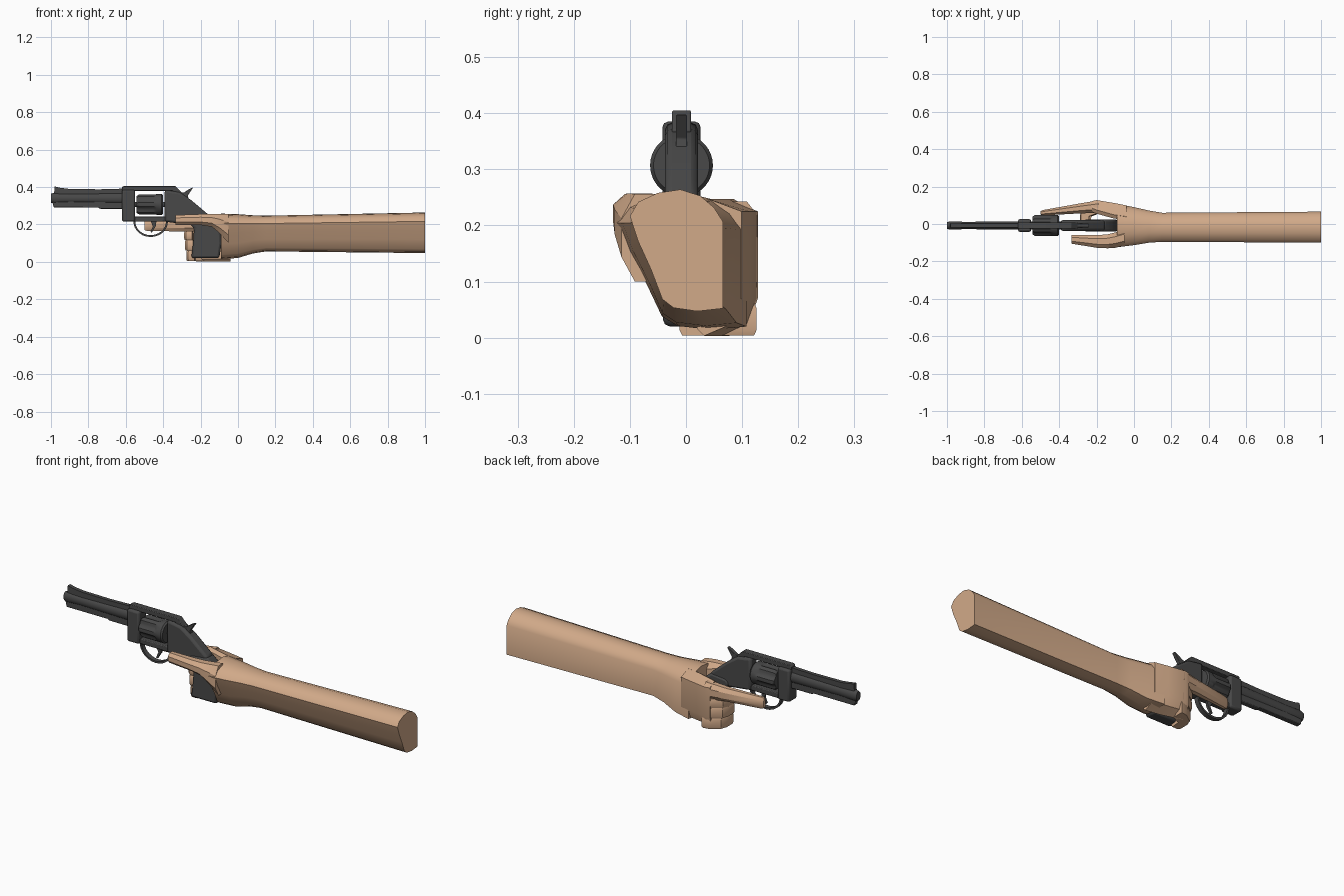
import bpy, bmesh, math
from mathutils import Vector

CY = -0.008  # centre plane of the gun


def material(name, rgb):
    m = bpy.data.materials.new(name)
    m.diffuse_color = (*rgb, 1)
    return m


SKIN = material("skin", (0.64, 0.40, 0.25))
STEEL = material("dark_steel", (0.065, 0.065, 0.065))


def finish(name, bm, mat, angle=30, bevel=0.0):
    bmesh.ops.recalc_face_normals(bm, faces=bm.faces)
    me = bpy.data.meshes.new(name)
    bm.to_mesh(me)
    bm.free()
    ob = bpy.data.objects.new(name, me)
    bpy.context.collection.objects.link(ob)
    me.materials.append(mat)
    bpy.ops.object.select_all(action='DESELECT')
    ob.select_set(True)
    bpy.context.view_layer.objects.active = ob
    if angle:
        bpy.ops.object.shade_smooth_by_angle(angle=math.radians(angle))
    if bevel:
        b = ob.modifiers.new("bevel", 'BEVEL')
        b.width, b.segments, b.limit_method = bevel, 2, 'ANGLE'
    return ob


def loft(name, rings, mat, angle=30):
    """Skin a list of equal-length point rings and cap both ends."""
    bm = bmesh.new()
    vs = [[bm.verts.new(p) for p in r] for r in rings]
    n = len(vs[0])
    for a, b in zip(vs, vs[1:]):
        for i in range(n):
            j = (i + 1) % n
            bm.faces.new((a[i], a[j], b[j], b[i]))
    bm.faces.new(vs[0])
    bm.faces.new(vs[-1])
    return finish(name, bm, mat, angle)


def plate(name, outline, half, mat=STEEL, bevel=0.0):
    """Side outline (x, z) extruded across the gun."""
    bm = bmesh.new()
    f = bm.faces.new([bm.verts.new((x, CY - half, z)) for x, z in outline])
    ext = bmesh.ops.extrude_face_region(bm, geom=[f])
    vs = [v for v in ext['geom'] if isinstance(v, bmesh.types.BMVert)]
    bmesh.ops.translate(bm, vec=(0, 2 * half, 0), verts=vs)
    return finish(name, bm, mat, 30, bevel)


def box(x0, x1, z0, z1):
    return [(x0, z0), (x1, z0), (x1, z1), (x0, z1)]


def octagon(x, y0, y1, z0, z1, k=0.28):
    cy, cz = (y1 - y0) * k, (z1 - z0) * k
    return [(x, y0 + cy, z0), (x, y1 - cy, z0), (x, y1, z0 + cz), (x, y1, z1 - cz),
            (x, y1 - cy, z1), (x, y0 + cy, z1), (x, y0, z1 - cz), (x, y0, z0 + cz)]


# Forearm and heel of the hand: one D-shaped section fitted to each station
D = [(0.066, 0.052), (0.066, 0.205), (0.05, 0.23), (0.025, 0.251), (-0.01, 0.262),
     (-0.05, 0.256), (-0.085, 0.24), (-0.10, 0.215), (-0.085, 0.17), (-0.062, 0.12),
     (-0.042, 0.068), (-0.022, 0.053), (0.02, 0.047)]


def arm_ring(x, y0, y1, z0, z1):
    return [(x, y0 + (y + 0.10) / 0.166 * (y1 - y0),
             z0 + (z - 0.047) / 0.215 * (z1 - z0)) for y, z in D]


loft("forearm", [arm_ring(*s) for s in (
    (1.0, -0.10, 0.066, 0.047, 0.264), (0.15, -0.095, 0.060, 0.056, 0.247),
    (0.08, -0.10, 0.072, 0.045, 0.249), (0.0, -0.113, 0.090, 0.021, 0.255),
    (-0.09, -0.124, 0.108, 0.014, 0.258))], SKIN, 40)


# Palm plate on the far side of the grip
def palm_ring(x, a, b):
    return [(x, a, 0.015), (x, a, 0.235), (x, a + 0.02, 0.247), (x, b, 0.225),
            (x, b, 0.07), (x, b - 0.016, 0.025), (x, a + 0.012, 0.003)]


loft("palm", [palm_ring(*s) for s in (
    (-0.04, 0.02, 0.099), (-0.11, 0.03, 0.113), (-0.2, 0.055, 0.128),
    (-0.225, 0.065, 0.122))], SKIN)

# Thumb
loft("thumb", [octagon(*s) for s in (
    (-0.05, -0.115, -0.03, 0.10, 0.256), (-0.10, -0.127, -0.045, 0.155, 0.257),
    (-0.14, -0.13, -0.055, 0.188, 0.256), (-0.2, -0.127, -0.06, 0.197, 0.255),
    (-0.335, -0.105, -0.058, 0.197, 0.25))], SKIN)

# Index finger
loft("index_finger", [octagon(*s) for s in (
    (-0.19, 0.06, 0.127, 0.155, 0.243), (-0.3, 0.056, 0.108, 0.163, 0.232),
    (-0.485, 0.046, 0.075, 0.165, 0.225), (-0.5, 0.05, 0.068, 0.17, 0.22))], SKIN)

# Three curled fingers
CURL = [(-0.19, 0.126), (-0.225, 0.12), (-0.275, 0.085), (-0.288, 0.05), (-0.288, 0.0),
        (-0.278, -0.012), (-0.245, -0.012), (-0.24, 0.04), (-0.19, 0.06)]
for i, (z0, z1, dx) in enumerate(((0.117, 0.165, 0), (0.062, 0.117, 0.004), (0.004, 0.062, 0.012))):
    def ring(z, s):
        return [(-0.24 + dx + (x + 0.24) * s, 0.06 + (y - 0.06) * s, z) for x, y in CURL]
    loft(f"curled_finger_{i + 1}", [ring(z0, .93), ring(z0 + .01, 1), ring(z1 - .01, 1), ring(z1, .93)], SKIN)

# Barrel: round tube, top rib, underlug, front sight
def tube_ring(x, r, zc, n=16):
    return [(x, CY + r * 0.75 * math.cos(2 * math.pi * i / n), zc + r * math.sin(2 * math.pi * i / n))
            for i in range(n)]


loft("barrel", [tube_ring(-1.0, 0.014, 0.34), tube_ring(-1.0, 0.024, 0.34), tube_ring(-0.985, 0.029, 0.34),
                tube_ring(-0.9, 0.026, 0.34), tube_ring(-0.6, 0.03, 0.34)], STEEL)
plate("barrel_rib", [(-0.985, 0.35), (-0.6, 0.35), (-0.6, 0.392), (-0.74, 0.388), (-0.9, 0.39),
                     (-0.95, 0.396), (-0.98, 0.403)], 0.010)
plate("barrel_underlug", [(-0.985, 0.29), (-0.745, 0.29), (-0.74, 0.284), (-0.6, 0.284),
                          (-0.6, 0.33), (-0.995, 0.33)], 0.014, bevel=0.004)

# Frame around the open cylinder window
plate("frame_front", box(-0.62, -0.55, 0.215, 0.385), 0.034, bevel=0.01)
plate("top_strap", [(-0.62, 0.38), (-0.35, 0.38), (-0.31, 0.35), (-0.30, 0.37), (-0.335, 0.405), (-0.61, 0.405),
                    (-0.62, 0.40)], 0.017, bevel=0.003)
plate("frame_bottom", box(-0.6, -0.36, 0.215, 0.242), 0.022, bevel=0.004)
plate("frame_rear", [(-0.392, 0.215), (-0.27, 0.2), (-0.16, 0.2), (-0.155, 0.25), (-0.2, 0.288),
                     (-0.25, 0.33), (-0.31, 0.372), (-0.392, 0.385)], 0.029, bevel=0.012)

# Fluted cylinder
def cyl_ring(x, r, depth):
    pts = []
    for i in range(36):
        a = math.radians(i * 10)
        q = r - depth * {2: 0.7, 3: 1, 4: 0.7}.get(i % 6, 0)
        pts.append((x, CY + q * math.cos(a), 0.307 + q * math.sin(a)))
    return pts


loft("cylinder", [cyl_ring(-0.542, 0.048, 0.006), cyl_ring(-0.53, 0.056, 0.01), cyl_ring(-0.45, 0.056, 0.01),
                  cyl_ring(-0.435, 0.056, 0), cyl_ring(-0.408, 0.056, 0), cyl_ring(-0.4, 0.05, 0)], STEEL)
loft("cylinder_pin", [tube_ring(-0.56, 0.014, 0.307), tube_ring(-0.38, 0.014, 0.307)], STEEL)

# Hammer and trigger
plate("hammer", [(-0.33, 0.33), (-0.26, 0.31), (-0.268, 0.355), (-0.24, 0.398), (-0.26, 0.39),
                 (-0.29, 0.37), (-0.315, 0.375)], 0.010, bevel=0.002)
plate("trigger", [(-0.47, 0.225), (-0.435, 0.225), (-0.44, 0.19), (-0.462, 0.155), (-0.468, 0.16),
                  (-0.455, 0.19)], 0.006)

# Trigger guard: flat strip bent under the frame
guard = []
for i in range(15):
    a = math.pi * (0.95 + 1.1 * i / 14)
    c, s = math.cos(a), math.sin(a)
    guard.append([(-0.467 + (0.082 + d) * c, CY + y, 0.215 + (0.072 + d) * s)
                  for d, y in ((0, -0.012), (0, 0.012), (0.01, 0.012), (0.01, -0.012))])
loft("trigger_guard", guard, STEEL)

# Grip
plate("grip", [(-0.25, 0.02), (-0.10, 0.02), (-0.088, 0.10), (-0.092, 0.16), (-0.115, 0.21), (-0.16, 0.25),
               (-0.25, 0.24), (-0.27, 0.215), (-0.235, 0.18), (-0.24, 0.10)], 0.033, bevel=0.012)
